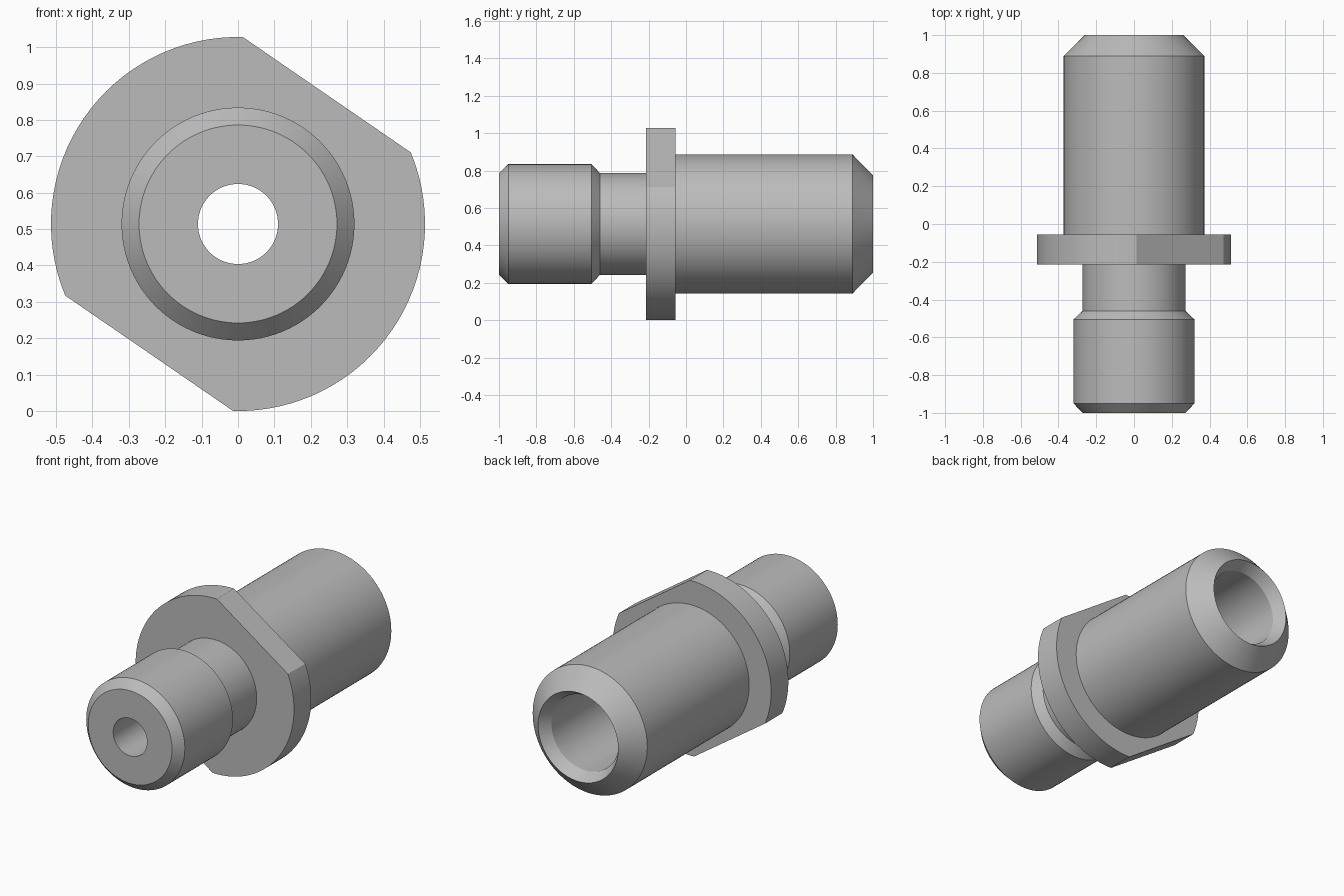
import bpy, bmesh, math

cube = bpy.data.objects.get("Cube")
if cube:
    bpy.data.objects.remove(cube, do_unlink=True)

FLANGE_R = 0.514           # also the height of the axis
FLAT_DIST = 0.431          # distance of the flats from the axis
FLAT_ANGLE = math.radians(55.5)

steel = bpy.data.materials.new("grey steel")
steel.use_nodes = True
steel.diffuse_color = (0.5, 0.5, 0.5, 1)
steel.node_tree.nodes["Principled BSDF"].inputs["Base Color"].default_value = (0.5, 0.5, 0.5, 1)


def lathe(name, profile, angles, limit=None):
    """Turn a closed (y, radius) profile about the y axis; limit caps the radius by angle."""
    bm = bmesh.new()
    rings = []
    for a in angles:
        cap = limit(a) if limit else math.inf
        rings.append([bm.verts.new((min(r, cap) * math.cos(a), y,
                                    FLANGE_R + min(r, cap) * math.sin(a)))
                      for y, r in profile])
    n = len(profile)
    for i, ring in enumerate(rings):
        nxt = rings[(i + 1) % len(rings)]
        for j in range(n):
            k = (j + 1) % n
            bm.faces.new((ring[j], ring[k], nxt[k], nxt[j]))
    bmesh.ops.recalc_face_normals(bm, faces=bm.faces)
    mesh = bpy.data.meshes.new(name)
    bm.to_mesh(mesh)
    bm.free()
    mesh.materials.append(steel)
    ob = bpy.data.objects.new(name, mesh)
    bpy.context.collection.objects.link(ob)
    bpy.ops.object.select_all(action='DESELECT')
    ob.select_set(True)
    bpy.context.view_layer.objects.active = ob
    bpy.ops.object.shade_smooth_by_angle(angle=math.radians(20))
    return ob


# Turned body: front spigot, groove, rear barrel, countersunk stepped bore
body = [(-1, 0.11), (-1, 0.272), (-0.95, 0.32), (-0.505, 0.32), (-0.46, 0.272),
        (-0.13, 0.272), (-0.13, 0.372), (0.89, 0.372), (1, 0.26),
        (0.935, 0.22), (0, 0.22), (0, 0.11)]
lathe("turned_body", body, [math.tau * i / 96 for i in range(96)])

# Flange with two parallel wrench flats, with vertices exactly at the corners
half = math.acos(FLAT_DIST / FLANGE_R)
angles = []
for side in (0, math.pi):
    start = FLAT_ANGLE + side
    angles += [start - half + 2 * half * i / 16 for i in range(16)]
    angles += [start + half + (math.pi - 2 * half) * i / 32 for i in range(32)]
lathe("flange", [(-0.215, 0.25), (-0.215, FLANGE_R), (-0.055, FLANGE_R), (-0.055, 0.25)],
      angles, lambda a: FLAT_DIST / max(abs(math.cos(a - FLAT_ANGLE)), 0.01))
